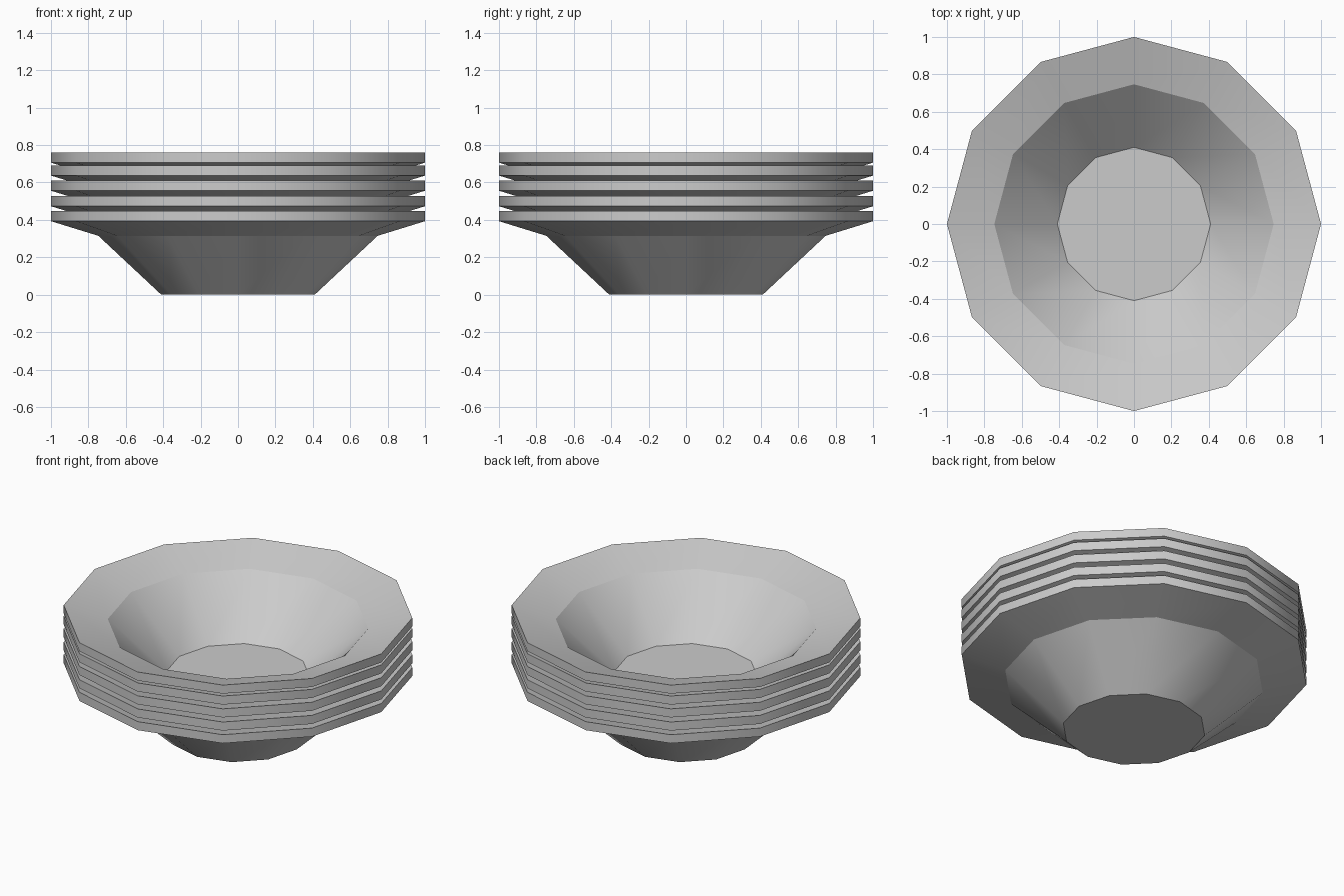
import bpy
import bmesh
import math

cube = bpy.data.objects.get("Cube")
if cube:
    bpy.data.objects.remove(cube)

SIDES = 12
THICKNESS = 0.054
# Outer profile of one bowl: radius, height
PROFILE = [(0.41, 0.0), (0.747, 0.315), (1.0, 0.393)]
LEVELS = [0.0, 0.08, 0.163, 0.244, 0.313]

gray = bpy.data.materials.new("light gray ceramic")
gray.use_nodes = True
gray.diffuse_color = (0.6, 0.6, 0.6, 1)
gray.node_tree.nodes["Principled BSDF"].inputs["Base Color"].default_value = (0.6, 0.6, 0.6, 1)


def ring(bm, radius, z):
    angles = [2 * math.pi * i / SIDES for i in range(SIDES)]
    return [bm.verts.new((radius * math.cos(a), radius * math.sin(a), z)) for a in angles]


def make_bowl(name, level):
    bm = bmesh.new()
    # Underside going out, rim wall, then the parallel inside going in
    inside = [(r, z + THICKNESS) for r, z in reversed(PROFILE)]
    rings = [ring(bm, r, z) for r, z in PROFILE + inside]
    for low, high in zip(rings, rings[1:]):
        for i in range(SIDES):
            j = (i + 1) % SIDES
            bm.faces.new((low[i], low[j], high[j], high[i]))
    # Foot and floor
    bm.faces.new(list(reversed(rings[0])))
    bm.faces.new(rings[-1])
    bmesh.ops.recalc_face_normals(bm, faces=bm.faces)
    # Crisp crease between the bowl body and its flared brim
    for loop in (rings[1], rings[-2]):
        for i in range(SIDES):
            bm.edges.get((loop[i], loop[(i + 1) % SIDES])).smooth = False
    mesh = bpy.data.meshes.new(name)
    bm.to_mesh(mesh)
    bm.free()
    mesh.materials.append(gray)
    bowl = bpy.data.objects.new(name, mesh)
    bowl.location.z = level
    bpy.context.collection.objects.link(bowl)
    bpy.ops.object.select_all(action="DESELECT")
    bowl.select_set(True)
    bpy.context.view_layer.objects.active = bowl
    bpy.ops.object.shade_smooth_by_angle(angle=math.radians(35), keep_sharp_edges=True)


# Stack of nested bowls
for n, level in enumerate(LEVELS, 1):
    make_bowl(f"bowl_{n}", level)
